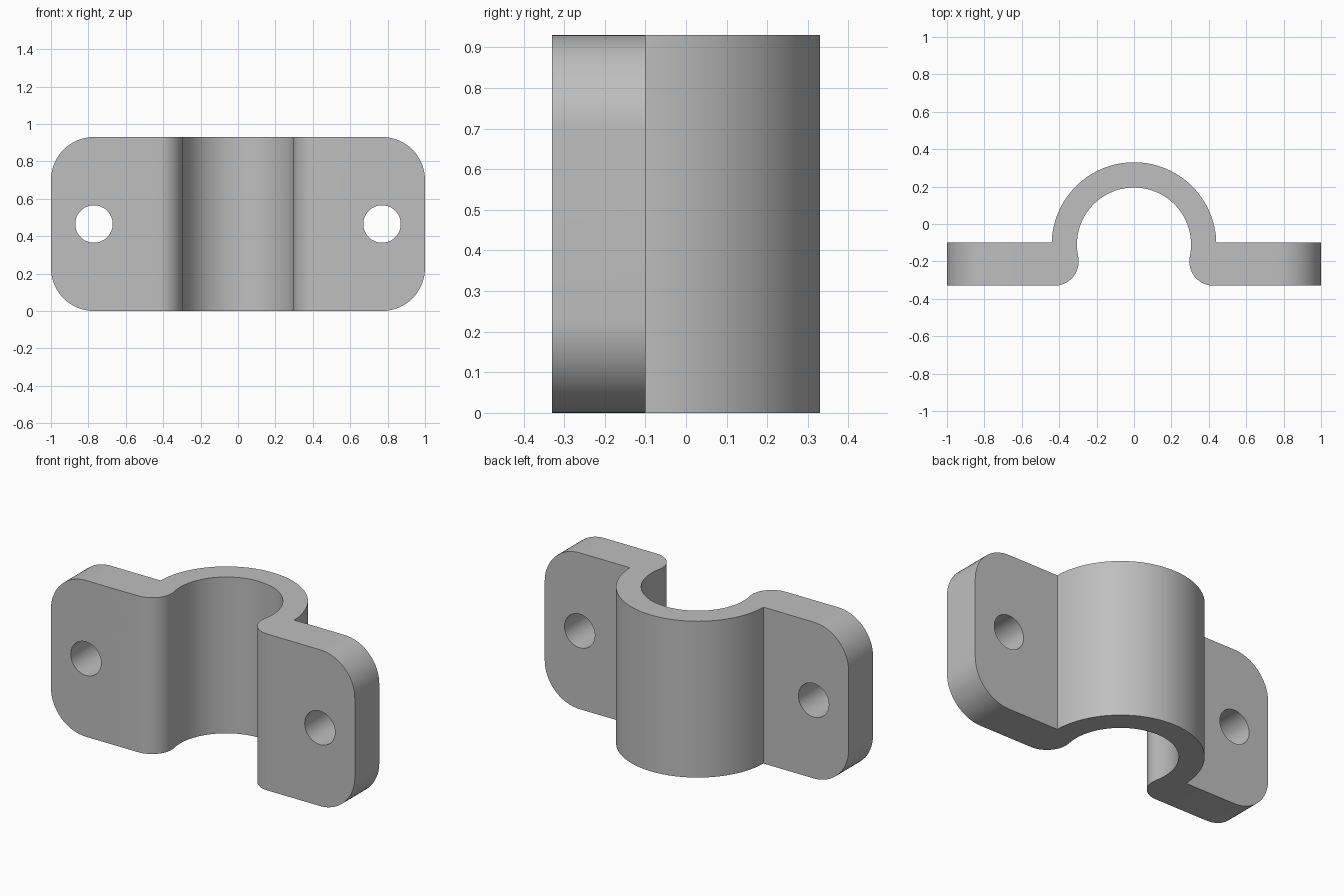
import bpy
import bmesh
from math import cos, sin, pi, atan2, hypot

cube = bpy.data.objects.get("Cube")
if cube:
    bpy.data.objects.remove(cube, do_unlink=True)

HEIGHT = 0.93
BACK, FRONT = -0.10, -0.33           # flange faces in y
ARC_Y, R_OUT, R_IN = -0.11, 0.44, 0.305
FILLET = 0.13
CORNER = 0.23
HOLE_X, HOLE_R = 0.77, 0.10

steel = bpy.data.materials.new("grey metal")
steel.use_nodes = True
GREY = (0.52, 0.52, 0.52, 1)
steel.diffuse_color = GREY
steel.node_tree.nodes["Principled BSDF"].inputs["Base Color"].default_value = GREY


def arc(cx, cy, r, start, end, steps):
    return [(cx + r * cos(start + (end - start) * i / steps),
             cy + r * sin(start + (end - start) * i / steps))
            for i in range(steps + 1)]


def prism(name, outline, place, shift):
    """Extrude a 2D outline, placed in space by a function, along a vector."""
    bm = bmesh.new()
    face = bm.faces.new([bm.verts.new(place(a, b)) for a, b in outline])
    extruded = bmesh.ops.extrude_face_region(bm, geom=[face])["geom"]
    bmesh.ops.translate(bm, vec=shift,
                        verts=[v for v in extruded if isinstance(v, bmesh.types.BMVert)])
    bmesh.ops.recalc_face_normals(bm, faces=bm.faces)
    mesh = bpy.data.meshes.new(name)
    bm.to_mesh(mesh)
    bm.free()
    mesh.materials.append(steel)
    obj = bpy.data.objects.new(name, mesh)
    bpy.context.collection.objects.link(obj)
    return obj


def cut(target, cutter, operation):
    mod = target.modifiers.new("cut", "BOOLEAN")
    mod.operation = operation
    mod.solver = "EXACT"
    mod.object = cutter
    bpy.context.view_layer.objects.active = target
    bpy.ops.object.modifier_apply(modifier=mod.name)
    bpy.data.objects.remove(cutter, do_unlink=True)


# Right half of the strap outline: crown, flange, fillet, inner bore
fillet_y = FRONT + FILLET
fillet_x = ((R_IN + FILLET) ** 2 - (fillet_y - ARC_Y) ** 2) ** 0.5
tangent = atan2(fillet_y - ARC_Y, fillet_x)
join = atan2(BACK - ARC_Y, R_OUT)
half = arc(0, ARC_Y, R_OUT, pi / 2, join, 32)
half += [(1, BACK), (1, FRONT)]
half += arc(fillet_x, fillet_y, FILLET, 1.5 * pi, pi + tangent, 16)
half += arc(0, ARC_Y, R_IN, tangent, pi / 2, 32)[1:]
mirrored = [(-x, y) for x, y in reversed(half[1:-1])]
clamp = prism("saddle_clamp", half + mirrored, lambda x, y: (x, y, 0), (0, 0, HEIGHT))

# Rounded flange corners
corners = []
for i, (sx, sz) in enumerate([(1, 1), (-1, 1), (-1, -1), (1, -1)]):
    corners += arc(sx * (1 - CORNER), HEIGHT / 2 + sz * (HEIGHT / 2 - CORNER),
                   CORNER, i * pi / 2, (i + 1) * pi / 2, 16)
cut(clamp, prism("corner_cutter", corners, lambda x, z: (x, -1, z), (0, 2, 0)), "INTERSECT")

# Bolt holes
for side in (-1, 1):
    ring = arc(side * HOLE_X, HEIGHT / 2, HOLE_R, 0, 2 * pi, 48)[:-1]
    cut(clamp, prism("hole_cutter", ring, lambda x, z: (x, -1, z), (0, 2, 0)), "DIFFERENCE")

# Smooth curved faces, crisp rims
bpy.ops.object.select_all(action="DESELECT")
clamp.select_set(True)
bpy.context.view_layer.objects.active = clamp
bpy.ops.object.shade_smooth_by_angle(angle=pi / 6)
